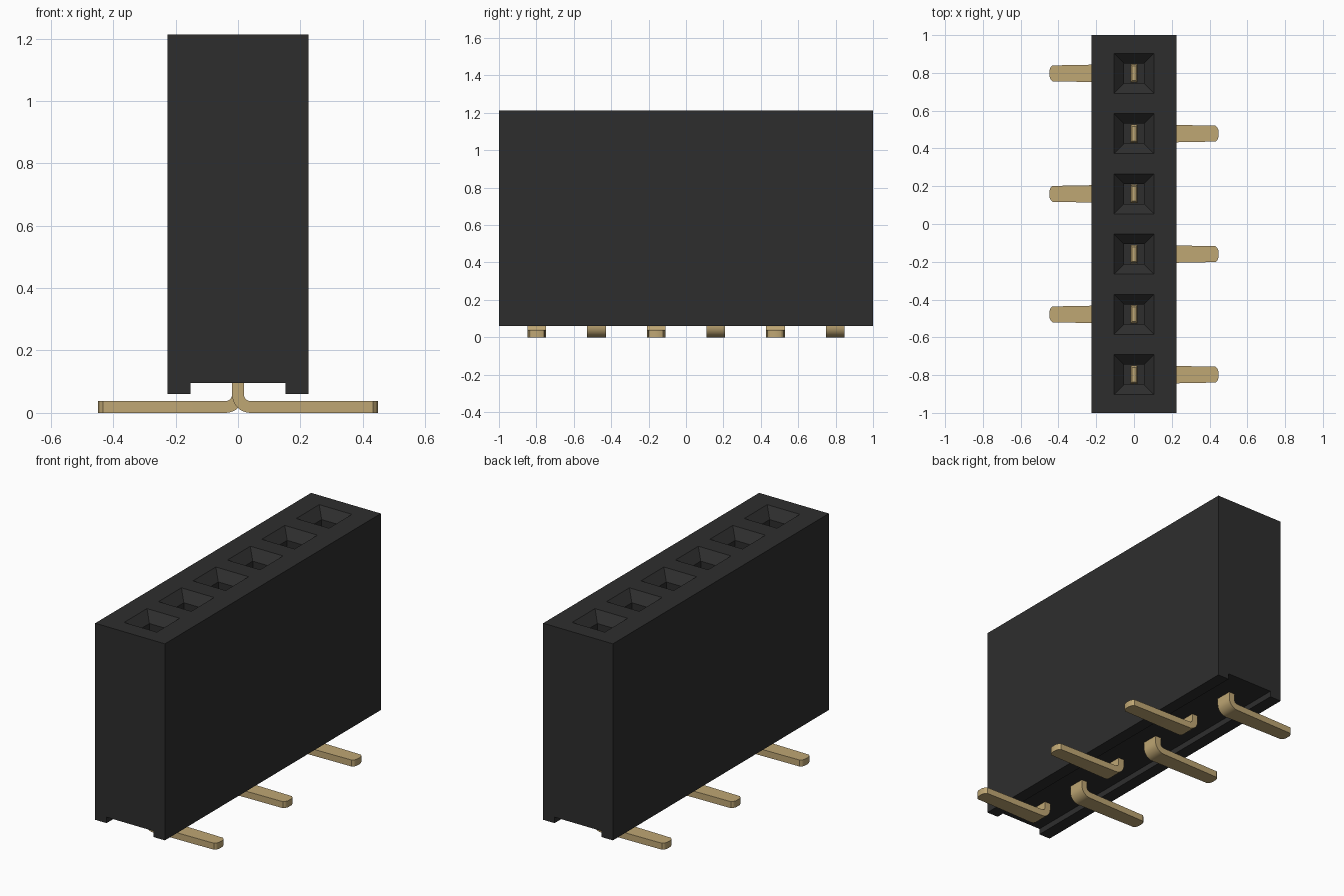
import bpy, bmesh, math

default = bpy.data.objects.get("Cube")
if default:
    bpy.data.objects.remove(default, do_unlink=True)

COUNT, PITCH = 6, 0.319
HALF_X, BOTTOM, TOP = 0.226, 0.061, 1.213
CHANNEL_X, CHANNEL_Z = 0.152, 0.096
HOLE, MOUTH, FLOOR = 0.053, 0.106, 0.4
THICK, BEND = 0.019, 0.04
rows = [(i - (COUNT - 1) / 2) * PITCH for i in range(COUNT)]


def material(name, color):
    mat = bpy.data.materials.new(name)
    mat.use_nodes = True
    mat.diffuse_color = color
    mat.node_tree.nodes["Principled BSDF"].inputs["Base Color"].default_value = color
    return mat


black = material("black plastic", (0.027, 0.027, 0.027, 1))
gold = material("gold metal", (0.52, 0.385, 0.175, 1))


def add_object(name, bm, mat):
    bmesh.ops.recalc_face_normals(bm, faces=bm.faces)
    mesh = bpy.data.meshes.new(name)
    bm.to_mesh(mesh)
    bm.free()
    mesh.materials.append(mat)
    obj = bpy.data.objects.new(name, mesh)
    bpy.context.collection.objects.link(obj)
    return obj


def loft(bm, rings):
    """Skin a list of equal-length rings of points and cap both ends."""
    loops = [[bm.verts.new(p) for p in ring] for ring in rings]
    for a, b in zip(loops, loops[1:]):
        for k in range(len(a)):
            n = (k + 1) % len(a)
            bm.faces.new((a[k], a[n], b[n], b[k]))
    bm.faces.new(loops[0])
    bm.faces.new(loops[-1])


# Housing: an upright block with a channel along its underside
profile = [(HALF_X, BOTTOM), (HALF_X, TOP), (-HALF_X, TOP), (-HALF_X, BOTTOM),
           (-CHANNEL_X, BOTTOM), (-CHANNEL_X, CHANNEL_Z),
           (CHANNEL_X, CHANNEL_Z), (CHANNEL_X, BOTTOM)]
bm = bmesh.new()
loft(bm, [[(x, y, z) for x, z in profile] for y in (-1, 1)])
housing = add_object("housing", bm, black)

# Socket holes: square shafts with flared mouths
bm = bmesh.new()
for y in rows:
    levels = [(HOLE, FLOOR), (HOLE, TOP - HOLE), (MOUTH + 0.01, TOP + 0.01)]
    loft(bm, [[(sx * r, y + sy * r, z) for sx, sy in
               ((-1, -1), (1, -1), (1, 1), (-1, 1))] for r, z in levels])
cutter = add_object("socket_cutter", bm, black)
cutter.hide_render = True
cut = housing.modifiers.new("sockets", 'BOOLEAN')
cut.object = cutter
cut.operation = 'DIFFERENCE'
cut.solver = 'EXACT'
bpy.context.view_layer.objects.active = housing
bpy.ops.object.modifier_apply(modifier=cut.name)
bpy.data.objects.remove(cutter, do_unlink=True)


def pin(name, y, side):
    """Flat blade down the socket, bent outward into a foot."""
    # Stations: centre x, centre z, bend angle, half width, half thickness
    stations = [(0, 0.62, 0, 0.038, 0.01), (0, 0.6, 0, 0.048, THICK)]
    centre_z = BEND + THICK
    for k in range(9):
        a = math.pi / 2 * k / 8
        stations.append((BEND * (1 - math.cos(a)), centre_z - BEND * math.sin(a),
                         a, 0.05, THICK))
    for x, w in ((0.22, 0.046), (0.432, 0.042), (0.442, 0.032), (0.448, 0.015)):
        stations.append((x, THICK, math.pi / 2, w, THICK))
    rings = []
    for x, z, a, w, t in stations:
        nx, nz = math.cos(a) * t, math.sin(a) * t
        rings.append([(side * (x + s * nx), y + e * w, z + s * nz)
                      for s, e in ((-1, -1), (1, -1), (1, 1), (-1, 1))])
    bm = bmesh.new()
    loft(bm, rings)
    obj = add_object(name, bm, gold)
    bpy.ops.object.select_all(action='DESELECT')
    obj.select_set(True)
    bpy.context.view_layer.objects.active = obj
    bpy.ops.object.shade_smooth_by_angle(angle=math.radians(20))


# Pins: feet alternate sides along the row
for i, y in enumerate(rows):
    pin(f"pin_{i + 1}", y, 1 if i % 2 == 0 else -1)
